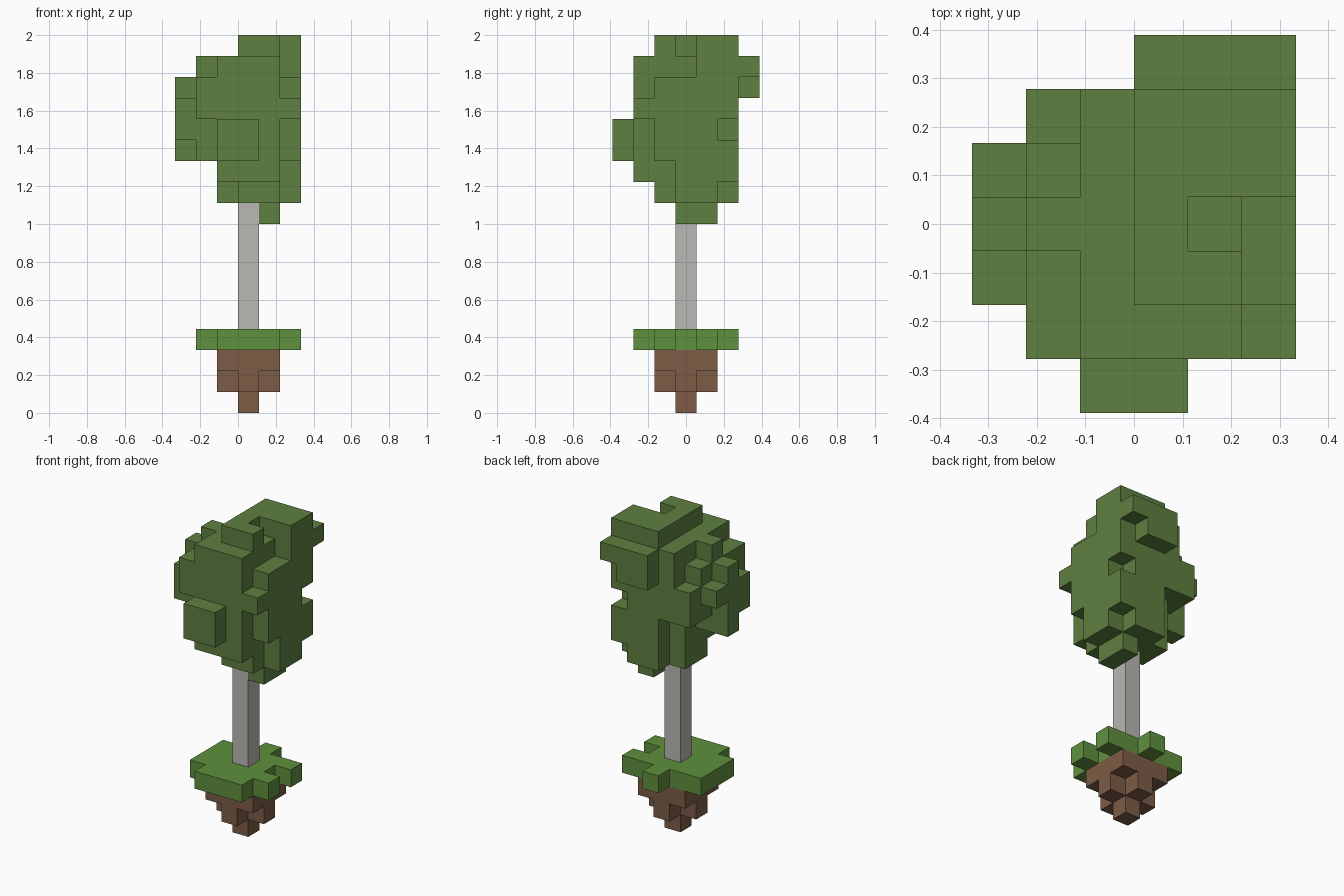
import bpy, bmesh, math
from mathutils import Vector

if "Cube" in bpy.data.objects:
    bpy.data.objects.remove(bpy.data.objects["Cube"])

U = 1 / 9                        # edge of one block
ORIGIN = Vector((3, 3.5, 0))     # grid point placed at the world origin


def material(name, rgb):
    m = bpy.data.materials.new(name)
    m.diffuse_color = (*rgb, 1)
    m.use_nodes = True
    m.node_tree.nodes["Principled BSDF"].inputs["Base Color"].default_value = m.diffuse_color
    return m


def cells(boxes):
    """Set of grid cells covered by (x0, x1, y0, y1, z0, z1) boxes."""
    return {(x, y, z) for x0, x1, y0, y1, z0, z1 in boxes
            for x in range(x0, x1) for y in range(y0, y1) for z in range(z0, z1)}


def build(name, filled, mat):
    """Turn cells into one outer skin with merged flat faces."""
    bm = bmesh.new()
    verts = {}

    def vert(p):
        if p not in verts:
            verts[p] = bm.verts.new((Vector(p) - ORIGIN) * U)
        return verts[p]

    for c in filled:
        for axis in range(3):
            for side in (0, 1):
                n = list(c)
                n[axis] += 1 if side else -1
                if tuple(n) in filled:
                    continue
                ring = []
                for a, b in ((0, 0), (1, 0), (1, 1), (0, 1)):
                    p = list(c)
                    p[axis] += side
                    p[(axis + 1) % 3] += a
                    p[(axis + 2) % 3] += b
                    ring.append(vert(tuple(p)))
                bm.faces.new(ring if side else ring[::-1])
    bmesh.ops.dissolve_limit(bm, angle_limit=math.radians(1),
                             verts=bm.verts[:], edges=bm.edges[:])
    me = bpy.data.meshes.new(name)
    bm.to_mesh(me)
    bm.free()
    me.materials.append(mat)
    ob = bpy.data.objects.new(name, me)
    bpy.context.collection.objects.link(ob)
    return ob


leaf = material("leaf green", (0.112, 0.216, 0.051))
grass = material("grass green", (0.115, 0.279, 0.048))
bark = material("pale bark", (0.491, 0.479, 0.456))
soil = material("brown soil", (0.205, 0.107, 0.061))

# Soil clump: tip, cross, then full square
build("soil", cells([(3, 4, 3, 4, 0, 2), (2, 5, 3, 4, 1, 2),
                     (3, 4, 2, 5, 1, 2), (2, 5, 2, 5, 2, 3)]), soil)

# Grass slab with ragged rim
build("grass", cells([(1, 5, 2, 5, 3, 4), (2, 5, 1, 2, 3, 4), (3, 4, 5, 6, 3, 4),
                      (5, 6, 2, 3, 3, 4), (5, 6, 4, 5, 3, 4)]), grass)

# Trunk
build("trunk", cells([(3, 4, 3, 4, 4, 10)]), bark)

# Canopy: core mass, then lumps on each side
core = [(2, 5, 1, 5, 11, 17), (3, 5, 2, 6, 10, 18), (2, 3, 3, 5, 10, 11),
        (2, 3, 5, 6, 13, 17), (4, 5, 3, 5, 9, 10)]
front_back = [(2, 4, 0, 1, 12, 14), (3, 6, 6, 7, 16, 17), (3, 5, 6, 7, 15, 16)]
left = [(1, 2, 1, 2, 14, 16), (1, 2, 2, 4, 12, 16), (1, 2, 3, 4, 16, 17),
        (1, 2, 4, 5, 13, 16), (1, 2, 5, 6, 13, 15), (0, 1, 2, 3, 13, 15),
        (0, 1, 3, 4, 12, 16), (0, 1, 4, 5, 14, 15)]
right = [(5, 6, 4, 6, 14, 18), (5, 6, 2, 4, 14, 16), (5, 6, 1, 2, 14, 15),
         (5, 6, 2, 5, 12, 14), (5, 6, 5, 6, 11, 13), (5, 6, 3, 5, 10, 12)]
top_notch = {(4, 3, 17)}
build("canopy", cells(core + front_back + left + right) - top_notch, leaf)
